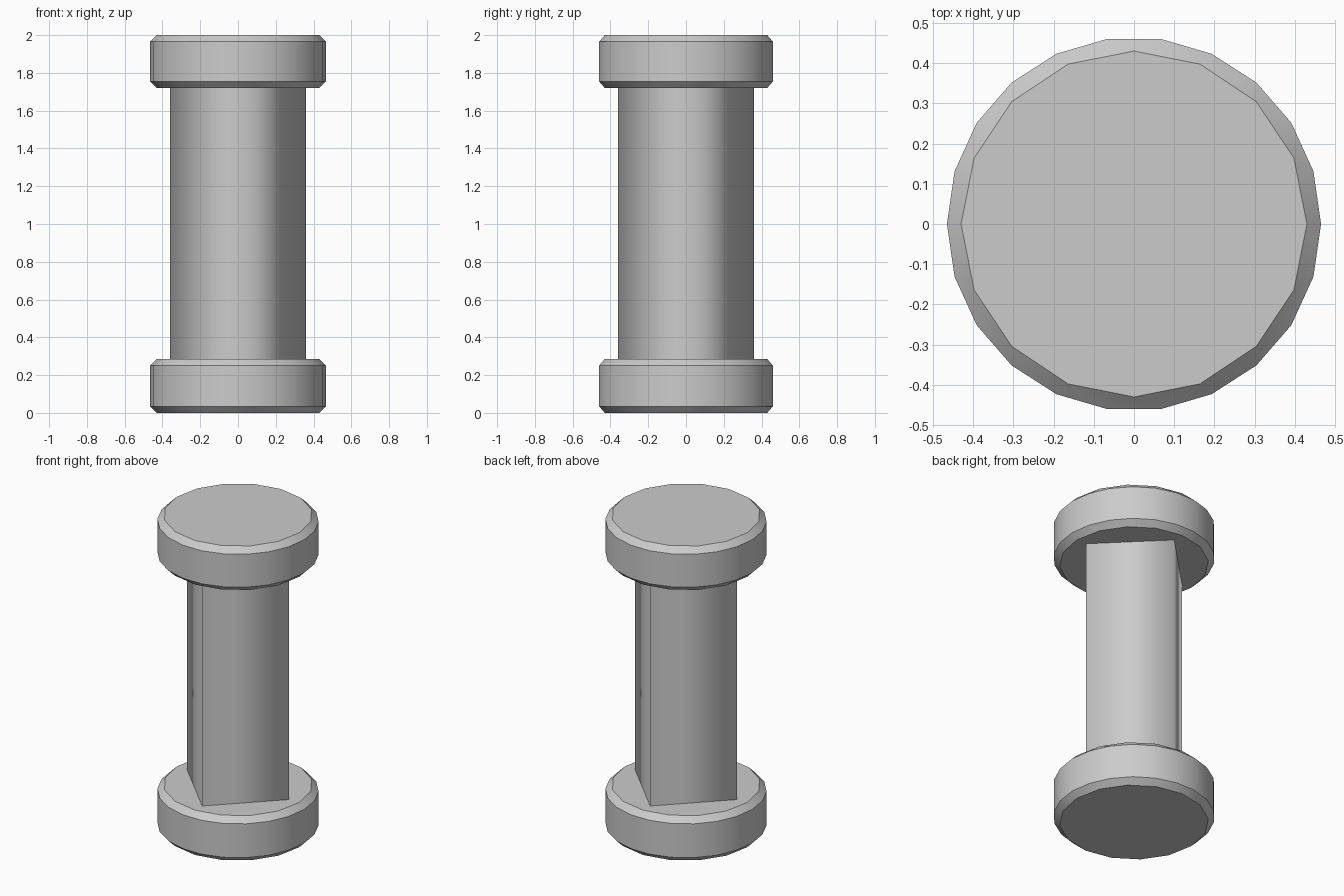
import bpy, bmesh, math

if "Cube" in bpy.data.objects:
    bpy.data.objects.remove(bpy.data.objects["Cube"])


def finish(name, bm):
    bmesh.ops.recalc_face_normals(bm, faces=bm.faces)
    for f in bm.faces:
        f.smooth = True
    mesh = bpy.data.meshes.new(name)
    bm.to_mesh(mesh)
    bm.free()
    obj = bpy.data.objects.new(name, mesh)
    bpy.context.collection.objects.link(obj)
    return obj


def ring(bm, n, r, z):
    return [bm.verts.new((r * math.cos(2 * math.pi * i / n),
                          r * math.sin(2 * math.pi * i / n), z)) for i in range(n)]


def stitch(bm, a, b):
    # join two rings that may have different vertex counts
    na, nb = len(a), len(b)
    if na == nb:
        for i in range(na):
            bm.faces.new((a[i], a[(i + 1) % na], b[(i + 1) % na], b[i]))
        return
    i = j = 0
    while i < na or j < nb:
        if j == nb or (i < na and (i + 0.5) / na <= (j + 0.5) / nb):
            bm.faces.new((a[i], a[(i + 1) % na], b[j % nb]))
            i += 1
        else:
            bm.faces.new((a[i % na], b[(j + 1) % nb], b[j]))
            j += 1


# chamfered end discs: 16-sided flats, 22-sided rim
def end_disc(name, z0, z1):
    bm = bmesh.new()
    c = 0.035
    rings = [ring(bm, n, r, z) for n, r, z in (
        (16, 0.43, z0), (22, 0.465, z0 + c), (22, 0.465, z1 - c), (16, 0.43, z1))]
    for a, b in zip(rings, rings[1:]):
        stitch(bm, a, b)
    bm.faces.new(rings[0])
    bm.faces.new(rings[-1])
    obj = finish(name, bm)
    bpy.ops.object.select_all(action='DESELECT')
    obj.select_set(True)
    bpy.context.view_layer.objects.active = obj
    bpy.ops.object.shade_smooth_by_angle(angle=math.radians(30))


end_disc("bottom_disc", 0.0, 0.285)
end_disc("top_disc", 1.72, 2.0)

# four-sided shaft, corners on the axes, shaded smooth
bm = bmesh.new()
stitch(bm, ring(bm, 4, 0.36, 0.285), ring(bm, 4, 0.36, 1.72))
finish("shaft", bm)
